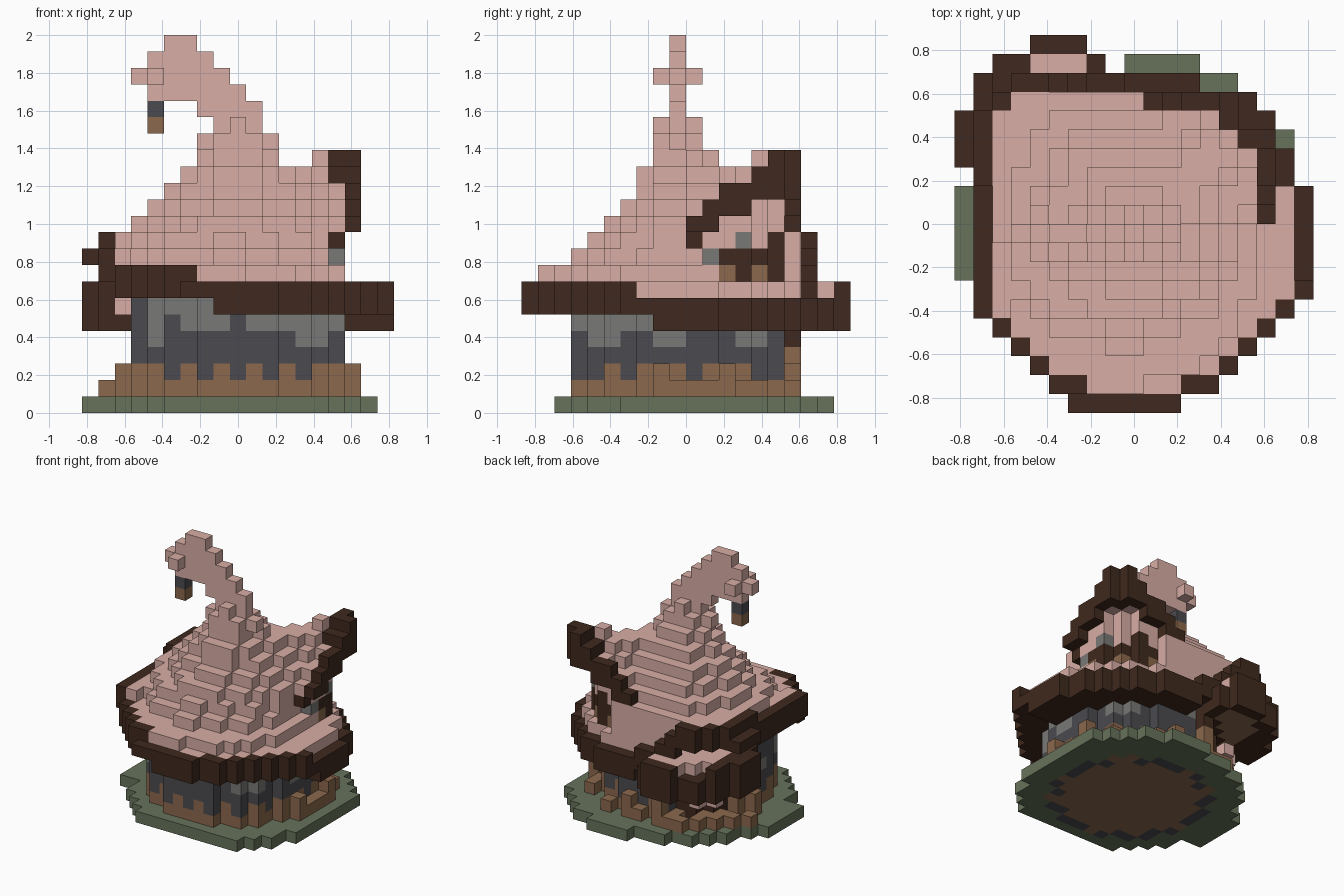
import bpy, math

S = 2 / 23            # block size
cells = {}            # (x, y, z) block -> (part, colour)

COLOURS = {
    "rose_roof": (0.69, 0.42, 0.375),
    "dark_wood": (0.05, 0.022, 0.013),
    "warm_wood": (0.26, 0.14, 0.073),
    "charcoal": (0.07, 0.07, 0.079),
    "stone_grey": (0.19, 0.19, 0.185),
    "moss_green": (0.135, 0.17, 0.104),
}
names = list(COLOURS)


def put(part, colour, x, y, z, keep=False):
    if not (keep and (x, y, z) in cells):
        cells[x, y, z] = (part, colour)


def box(part, colour, xs, ys, zs):
    for x in range(xs[0], xs[1] + 1):
        for y in range(ys[0], ys[1] + 1):
            for z in range(zs[0], zs[1] + 1):
                put(part, colour, x, y, z)


def disc(cx, cy, r):
    """Blocks whose centre lies in a circle."""
    return {(x, y) for x in range(-9, 10) for y in range(-10, 10)
            if math.hypot(x - cx, y + 0.5 - cy) <= r}


def edge(area):
    """Blocks of an area that touch its outline."""
    return {(x, y) for x, y in area
            if {(x + 1, y), (x - 1, y), (x, y + 1), (x, y - 1)} - area}


def rim_height(x, y):
    """Lowest layer of the wavy roof rim in this direction."""
    a = math.degrees(math.atan2(y + 1.5, x))
    for limit, z in ((-150, 8), (-100, 7), (-5, 6), (95, 5), (104, 6),
                     (110, 7), (118, 8), (160, 9)):
        if a < limit:
            return z
    return 8


# Ground slab with the floor showing underneath
walls = disc(0, -0.5, 6.5)
wall_edge = edge(walls)
for x, y in disc(0.2, -0.3, 8.75) | disc(0.8, 0.6, 8.19):
    if -8 <= y < 8:
        put("ground", "moss_green", x, y, 0)
box("ground", "moss_green", (-9, -9), (-3, 1), (0, 0))
box("ground", "moss_green", (0, 3), (8, 8), (0, 0))
for x, y in walls:
    ring = (x, y) in wall_edge and (x + y) % 4
    put("floor", "charcoal" if ring else "warm_wood", x, y, 0)

# Round wall: timber foot with teeth, charcoal band, ragged grey top
for x, y in walls:
    front = abs(y + 1) >= abs(x)
    t = x if front else y
    low_grey = (-5, 4, 6) if front else (-5, -2, -1, 5)
    high_dark = (-4, 0) if front else (-6,)
    for z in range(1, rim_height(x, y) + 1):
        colour = "charcoal"
        if z == 1 or (z == 2 and t % 2):
            colour = "warm_wood"
        elif z > 4 and x > -6 and (z > 5 or t not in high_dark):
            colour = "stone_grey"
        elif z == 4 and (t in low_grey or x + y > 7):
            colour = "stone_grey"
        put("wall", colour, x, y, z)

# Roof rim, the skirt of roof inside it and the dark soffit below
main = {(x, y) for x, y in disc(0.2, -1, 9.15) - {(3, -10)}
        if x > -9 and (y >= 0 or abs(x) + abs(y + 1.5) < 12)}
roof = main | disc(-3.2, 2.8, 5.6)
rim = edge(roof)
for x, y in roof:
    lo = rim_height(x, y)
    if (x, y) in rim:
        for z in (lo, lo + 1):
            put("roof_rim", "dark_wood", x, y, z)
    else:
        put("roof", "rose_roof", x, y, lo + 1, keep=True)
        put("soffit", "dark_wood", x, y, lo, keep=True)
box("roof_rim", "dark_wood", (-9, -9), (3, 5), (9, 9))
put("roof_rim", "dark_wood", -3, -9, 8)
for step in ((-3, -10, 8), (-2, -10, 8), (9, -3, 7)):   # thin steps in the rim
    cells.pop(step, None)

# Stepped cone, widening downwards
cone = {16: (0, -0.5, 1.5), 15: (0, 0.3, 2.1), 14: (0, 0.3, 3.1),
        13: (0, 1.3, 4.15), 12: (0, 1.2, 5.1), 11: (-0.2, 1.2, 6.0),
        10: (-0.7, 1, 6.55), 9: (-0.7, 0, 6.6), 8: (-0.7, -1, 7.55),
        7: (0.2, -1, 8.2)}
area = set()
for z, (cx, cy, r) in cone.items():
    area |= {(x, y) for x, y in disc(cx, cy, r) - rim if y <= 16 - z}
    for x, y in area:
        if z > rim_height(x, y):
            put("roof", "rose_roof", x, y, z, keep=True)

# Curled spire: first and last block of each layer
spire = {16: (-2, 2), 17: (-1, 1), 18: (-2, 1), 19: (-5, 0), 20: (-6, -1),
         21: (-5, -2), 22: (-4, -3)}
for z, xs in spire.items():
    box("spire", "rose_roof", xs, (-1, -1), (z, z))
box("spire", "rose_roof", (0, 0), (-2, 0), (15, 17))
box("spire", "rose_roof", (-5, -5), (-2, 0), (20, 20))
put("lantern", "charcoal", -5, -1, 18)
put("lantern", "warm_wood", -5, -1, 17)

# Corner dormer: open the cone, then window wall, roof and gable boards
gable_top = [15, 15, 14, 13, 13, 12, 11]    # by distance from the ridge
for i in range(1, 7):                      # i runs along x, j along y
    for j in range(0, 7):
        if i + j > 8:
            for z in range(8, 14):
                if cells.get((i + 1, j, z), ("",))[0] == "roof":
                    del cells[i + 1, j, z]
for i in range(0, 6):
    for j in range(0, 6):
        x, y, d = i + 1, j, abs(i - j)
        if i + j in (7, 8):
            top_pane = "rose_roof"
            if d == 2:
                top_pane = "stone_grey" if i > j else "dark_wood"
            put("dormer_window", "dark_wood" if d == 2 else "warm_wood", x, y, 8)
            put("dormer_window", "dark_wood", x, y, 9)
            put("dormer_window", top_pane, x, y, 10)
            for z in range(11, gable_top[d]):
                put("dormer_window", "rose_roof", x, y, z)
        top = gable_top[d] - (0 if i == j > 3 else 1)
        for z in (top - 1, top):
            put("dormer_roof", "rose_roof", x, y, z, keep=True)
for t in range(0, 6):
    top = gable_top[6 - t]
    for z in range(min(top - 1, 13) if t else top, top + 1):
        put("dormer_gable", "dark_wood", 7, t, z)
        put("dormer_gable", "dark_wood", t + 1, 6, z)
box("dormer_gable", "dark_wood", (6, 6), (5, 5), (13, 15))
for x, y in ((6, 4), (5, 5)):
    put("dormer_gable", "dark_wood", x, y, 14)
for x, y in ((6, 0), (1, 5)):
    put("dormer_gable", "dark_wood", x, y, 10)
for x, y in ((6, 1), (2, 5)):
    put("dormer_window", "stone_grey", x, y, 9)
    put("dormer_window", "rose_roof", x, y, 10)

# Porch awning at the opposite corner
awning = disc(-4, 4.5, 5.2)
awning_in = disc(-4, 4.5, 4.2)
for x, y in awning - walls:
    if x - y > -5 or x > -2 or y < 2:
        continue
    if (x, y) in awning_in and x > -8:
        for z in (6, 7):
            put("awning", "rose_roof", x, y, z, keep=True)
        under = "warm_wood" if x - y < -9 and x > -7 else "dark_wood"
        put("awning_soffit", under, x, y, 5, keep=True)
    else:
        for z in (5, 6, 7) if x <= -8 or y == 9 else (5, 6):
            put("awning_rim", "dark_wood", x, y, z, keep=True)

# Porch post, door, canopy and steps
box("porch_post", "warm_wood", (-2, -2), (6, 6), (1, 3))
put("porch_post", "dark_wood", -2, 6, 4)
for x, y in ((-5, 3), (-4, 4), (-5, 2), (-3, 4)):
    box("door", "dark_wood", (x, x), (y, y), (1, 4))
for x, y in ((-6, 4), (-5, 5)):
    put("door_canopy", "rose_roof", x, y, 3)
for x, y in ((-8, 2), (-7, 3), (-6, 4), (-5, 5), (-4, 6), (-6, 3), (-5, 4),
             (-3, 5), (-7, 0), (-3, 6)):
    put("porch_step", "warm_wood", x, y, 1)
put("porch_step", "warm_wood", -7, 0, 2)

# Crates and logs against the wall
for x, y, h in ((7, -2, 2), (7, -1, 1), (7, 0, 1), (7, 1, 1), (7, 2, 2),
                (6, 3, 1), (6, 4, 1), (0, 6, 1), (1, 6, 2), (3, 6, 1)):
    box("crate", "warm_wood", (x, x), (y, y), (1, h))

# ---- Turn the blocks into one mesh per part, outer faces only ----
old = bpy.data.objects.get("Cube")
if old:
    bpy.data.objects.remove(old, do_unlink=True)

materials = []
for name, rgb in COLOURS.items():
    m = bpy.data.materials.new(name)
    m.use_nodes = True
    m.diffuse_color = (*rgb, 1)
    bsdf = m.node_tree.nodes["Principled BSDF"]
    bsdf.inputs["Base Color"].default_value = (*rgb, 1)
    materials.append(m)


def face_corners(c, axis, side):
    """Four corners of one block face, wound outwards."""
    out = []
    for a, b in ((0, 0), (1, 0), (1, 1), (0, 1)):
        p = list(c)
        p[axis] += side
        p[(axis + 1) % 3] += a
        p[(axis + 2) % 3] += b
        out.append(tuple(p))
    return out if side else out[::-1]


for part in sorted({p for p, _ in cells.values()}):
    index, faces, slots = {}, [], []
    for c, (p, colour) in cells.items():
        if p != part:
            continue
        for axis in range(3):
            for side in (0, 1):
                n = list(c)
                n[axis] += 2 * side - 1
                if tuple(n) not in cells:
                    faces.append([index.setdefault(q, len(index))
                                  for q in face_corners(c, axis, side)])
                    slots.append(names.index(colour))
    if not faces:
        continue
    mesh = bpy.data.meshes.new(part)
    mesh.from_pydata([((x - 0.5) * S, y * S, z * S) for x, y, z in index], [], faces)
    used = sorted(set(slots))
    for s in used:
        mesh.materials.append(materials[s])
    for poly, s in zip(mesh.polygons, slots):
        poly.material_index = used.index(s)
    bpy.context.scene.collection.objects.link(bpy.data.objects.new(part, mesh))
